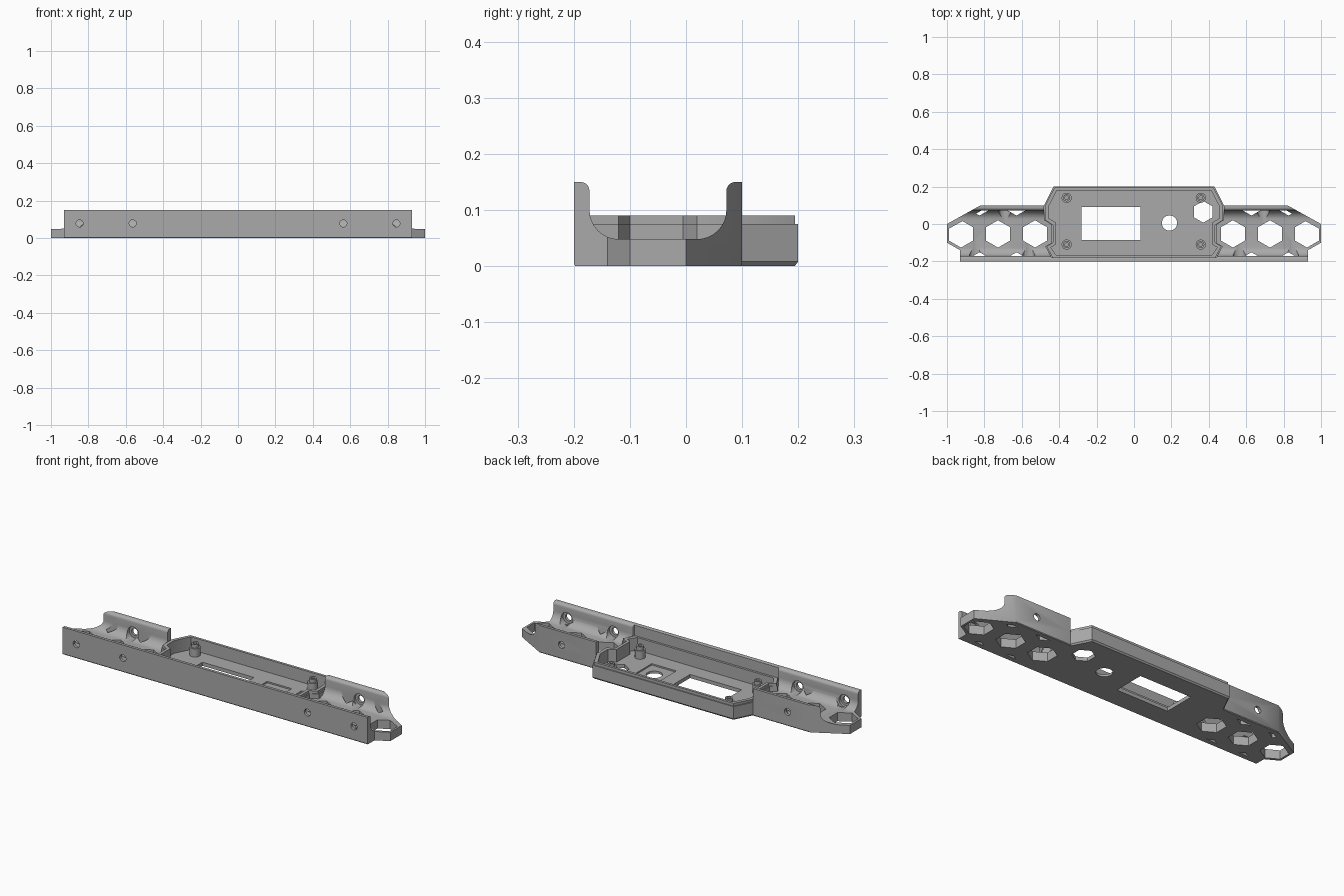
import bpy, bmesh, math
from mathutils import Vector, Matrix

cube = bpy.data.objects.get("Cube")
if cube:
    bpy.data.objects.remove(cube, do_unlink=True)

grey = bpy.data.materials.new("mid grey plastic")
grey.use_nodes = True
grey.diffuse_color = (0.4, 0.4, 0.4, 1)
grey.node_tree.nodes["Principled BSDF"].inputs["Base Color"].default_value = (0.4, 0.4, 0.4, 1)


def make(name, bm):
    bmesh.ops.recalc_face_normals(bm, faces=bm.faces)
    mesh = bpy.data.meshes.new(name)
    bm.to_mesh(mesh)
    bm.free()
    mesh.materials.append(grey)
    obj = bpy.data.objects.new(name, mesh)
    bpy.context.collection.objects.link(obj)
    return obj


def loft(name, rings):
    """Closed solid through matching rings of points."""
    bm = bmesh.new()
    loops = [[bm.verts.new(p) for p in ring] for ring in rings]
    for a, b in zip(loops, loops[1:]):
        for i in range(len(a)):
            j = (i + 1) % len(a)
            bm.faces.new((a[i], a[j], b[j], b[i]))
    bm.faces.new(loops[0])
    bm.faces.new(loops[-1])
    return make(name, bm)


def prism(name, pts, z0, z1):
    return loft(name, [[(x, y, z) for x, y in pts] for z in (z0, z1)])


def box(name, x0, x1, y0, y1, z0, z1):
    return prism(name, [(x0, y0), (x1, y0), (x1, y1), (x0, y1)], z0, z1)


def rod(name, x, y, z, r, depth, along_y=False, sides=24):
    bm = bmesh.new()
    turn = Matrix.Rotation(math.pi / 2, 4, 'X') if along_y else Matrix()
    bmesh.ops.create_cone(bm, cap_ends=True, segments=sides, radius1=r, radius2=r,
                          depth=depth, matrix=Matrix.Translation((x, y, z)) @ turn)
    return make(name, bm)


def combine(target, tool, operation):
    mod = target.modifiers.new("cut", 'BOOLEAN')
    mod.operation, mod.solver, mod.object = operation, 'EXACT', tool
    graph = bpy.context.evaluated_depsgraph_get()
    mesh = bpy.data.meshes.new_from_object(target.evaluated_get(graph))
    target.modifiers.clear()
    target.data = mesh
    bpy.data.objects.remove(tool, do_unlink=True)


def mirrored(half):
    """Full outline from its +x half, listed from front to back."""
    return half + [(-x, y) for x, y in reversed(half)]


def clip(poly, nx, ny, d):
    """Keep the part of a polygon where nx*x + ny*y <= d."""
    out = []
    for i, p in enumerate(poly):
        q = poly[(i + 1) % len(poly)]
        a, b = nx * p[0] + ny * p[1] - d, nx * q[0] + ny * q[1] - d
        if a <= 0:
            out.append(p)
        if a * b < 0:
            t = a / (a - b)
            out.append((p[0] + t * (q[0] - p[0]), p[1] + t * (q[1] - p[1])))
    return out


def hexagon(x, y, r):
    return [(x + r * math.sin(k * math.pi / 3), y + r * math.cos(k * math.pi / 3))
            for k in range(6)]


def arc(y, z, r, start, end, steps):
    angles = [math.radians(start + (end - start) * k / steps) for k in range(steps + 1)]
    return [(y + r * math.cos(a), z + r * math.sin(a)) for a in angles]


# channel: U section with filleted floor and rounded wall tops, along x
MID = -0.05
half_u = ([(0.147, 0), (0.15, 0.004), (0.15, 0.15)] + arc(0.138, 0.134, 0.016, 90, 180, 5)
          + arc(0.07, 0.1, 0.052, 0, -90, 8))
section = half_u + [(-y, z) for y, z in reversed(half_u)]
body = loft("channel_body", [[(x, y + MID, z) for y, z in section] for x in (-1.1, 1.1)])
outline = mirrored([(0.93, -0.3), (0.93, -0.14), (1, -0.1), (1, 0.0), (0.82, 0.1), (0.7, 0.2)])
combine(body, prism("outline", outline, -0.1, 0.3), 'INTERSECT')

# central tray with a narrower rim lip
outer = mirrored([(0.44, -0.18), (0.475, -0.12), (0.44, -0.1), (0.44, -0.005),
                  (0.48, 0.02), (0.48, 0.1), (0.43, 0.2)])
lip = mirrored([(0.434, -0.18), (0.468, -0.12), (0.434, -0.1), (0.434, -0.005),
                (0.474, 0.02), (0.474, 0.1), (0.426, 0.194)])
inner = mirrored([(0.415, -0.168), (0.445, -0.125), (0.418, -0.11), (0.418, 0.008),
                  (0.456, 0.03), (0.456, 0.095), (0.412, 0.18)])
chamfer = [(x * 0.99, y * 0.97) for x, y in outer]
tray = loft("tray", [[(x, y, z) for x, y in ring]
                     for ring, z in ((chamfer, 0), (outer, 0.008), (outer, 0.075))])
combine(body, prism("over_tray", outer, 0.074, 0.3), 'DIFFERENCE')
combine(body, tray, 'UNION')
combine(body, prism("rim_lip", lip, 0.07, 0.09), 'UNION')
combine(body, prism("pocket", inner, 0.02, 0.3), 'DIFFERENCE')

# honeycomb openings in both wings
cells = [(x, -0.053) for x in (0.925, 0.727, 0.529)]
cells += [(x, y) for x in (0.826, 0.628) for y in (0.118, -0.224)]
for x, y in cells:
    cell = hexagon(x, y, 0.073)
    for plane in ((0, 1, 0.072), (0, -1, 0.17), (0.1, 0.18, 0.0945)):
        cell = clip(cell, *plane)
    for side in (1, -1):
        combine(body, prism("cell", [(side * px, py) for px, py in cell], -0.1, 0.3), 'DIFFERENCE')

# screw holes with counterbores on the inner wall faces
for side in (1, -1):
    for x in (0.847, 0.563):
        combine(body, rod("hole", side * x, -0.2, 0.078, 0.019, 0.2, True), 'DIFFERENCE')
        combine(body, rod("bore", side * x, -0.135, 0.078, 0.033, 0.1, True), 'DIFFERENCE')
    combine(body, rod("hole", side * 0.69, 0.1, 0.078, 0.019, 0.2, True), 'DIFFERENCE')
    combine(body, rod("bore", side * 0.69, 0.035, 0.078, 0.033, 0.1, True), 'DIFFERENCE')

# display window, knob recess and hole, small hexagonal vent
combine(body, box("window", -0.28, 0.035, -0.085, 0.09, -0.1, 0.1), 'DIFFERENCE')
combine(body, box("recess", 0.115, 0.265, -0.08, 0.09, 0.012, 0.1), 'DIFFERENCE')
combine(body, rod("knob_hole", 0.19, 0.005, 0, 0.041, 0.2, sides=32), 'DIFFERENCE')
combine(body, prism("vent", hexagon(0.37, 0.065, 0.058), -0.1, 0.1), 'DIFFERENCE')

# stepped mounting posts
posts = []
for x, y, place in ((-0.36, 0.14, "back_right"), (-0.36, -0.11, "front_right"),
                    (0.357, 0.14, "back_left"), (0.357, -0.11, "front_left")):
    post = rod("mounting_post_" + place, x, y, 0.04, 0.027, 0.05)
    combine(post, rod("peg", x, y, 0.065, 0.019, 0.04), 'UNION')
    combine(post, rod("bore", x, y, 0.08, 0.01, 0.06), 'DIFFERENCE')
    posts.append(post)

for obj in [body] + posts:
    bpy.ops.object.select_all(action='DESELECT')
    obj.select_set(True)
    bpy.context.view_layer.objects.active = obj
    bpy.ops.object.shade_smooth_by_angle(angle=math.radians(30))
